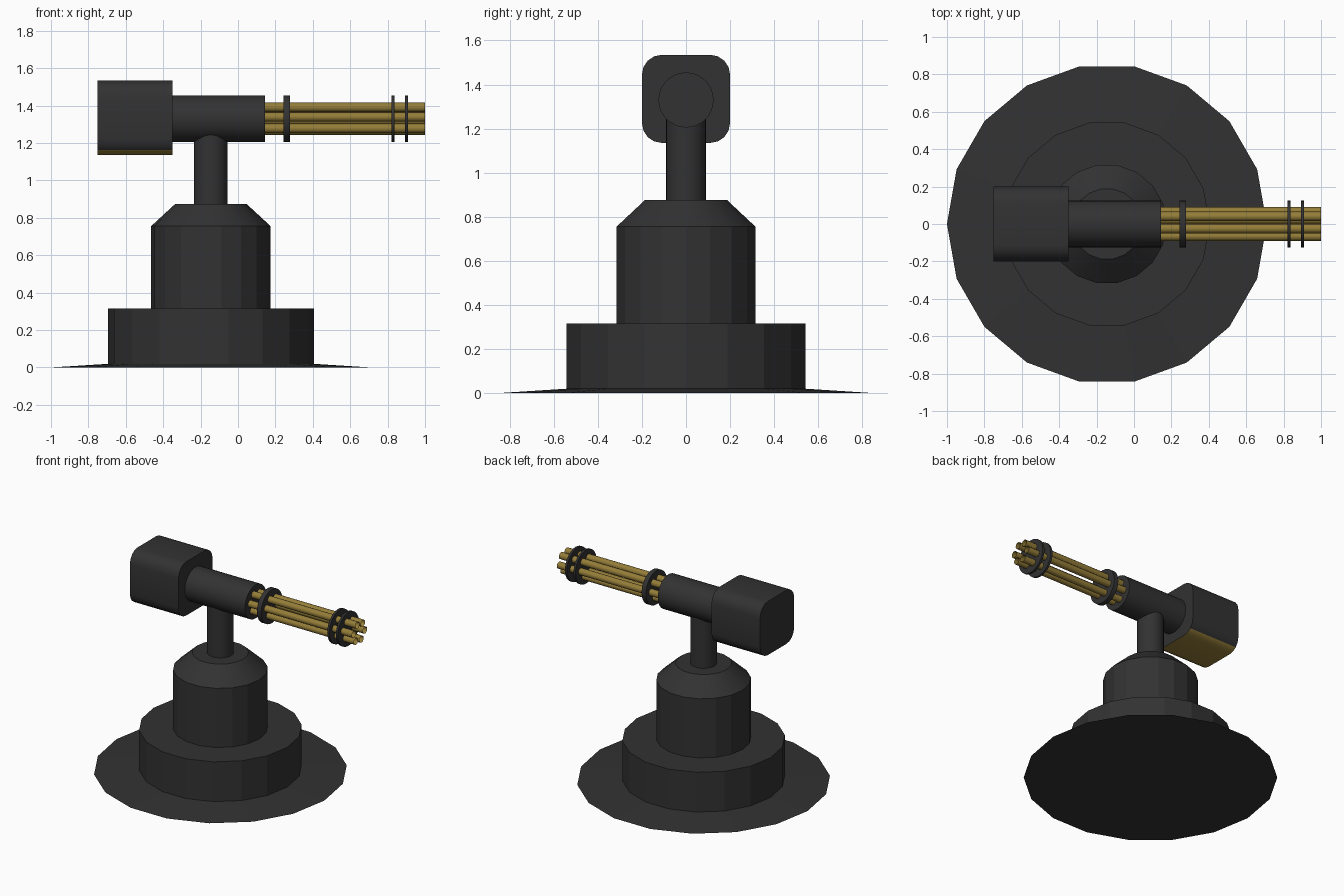
import bpy
import bmesh
from math import pi, sin, cos, radians
from mathutils import Matrix

if "Cube" in bpy.data.objects:
    bpy.data.objects.remove(bpy.data.objects["Cube"], do_unlink=True)


def make_material(name, rgb):
    mat = bpy.data.materials.new(name)
    mat.use_nodes = True
    mat.diffuse_color = (*rgb, 1)
    mat.node_tree.nodes["Principled BSDF"].inputs["Base Color"].default_value = (*rgb, 1)
    return mat


GREY = make_material("dark grey metal", (0.032, 0.032, 0.032))
BRASS = make_material("brass", (0.30, 0.205, 0.04))

BASE_X = -0.145     # turret axis
GUN_Z = 1.33        # gun axis


def finish(name, bm, mats, smooth_angle=None):
    bmesh.ops.recalc_face_normals(bm, faces=bm.faces)
    mesh = bpy.data.meshes.new(name)
    bm.to_mesh(mesh)
    bm.free()
    for mat in mats:
        mesh.materials.append(mat)
    obj = bpy.data.objects.new(name, mesh)
    bpy.context.collection.objects.link(obj)
    if smooth_angle:
        bpy.ops.object.select_all(action="DESELECT")
        obj.select_set(True)
        bpy.context.view_layer.objects.active = obj
        bpy.ops.object.shade_smooth_by_angle(angle=radians(smooth_angle))
    return obj


def lathe(name, profile, sides, matrix, mat=GREY, smooth_angle=None, caps=True):
    """Turn (radius, height) points about the local z axis."""
    bm = bmesh.new()
    rings = [[bm.verts.new((r * cos(2 * pi * i / sides), r * sin(2 * pi * i / sides), h))
              for i in range(sides)] for r, h in profile]
    for low, high in zip(rings, rings[1:]):
        for i in range(sides):
            j = (i + 1) % sides
            bm.faces.new((low[i], low[j], high[j], high[i]))
    if caps:
        bm.faces.new(rings[0][::-1])
        bm.faces.new(rings[-1])
    bm.transform(matrix)
    return finish(name, bm, [mat], smooth_angle)


def gun_tube(name, x0, x1, radius, sides, y=0, z=GUN_Z, **options):
    """Cylinder lying along x."""
    matrix = Matrix.Translation((0, y, z)) @ Matrix.Rotation(pi / 2, 4, "Y")
    return lathe(name, [(radius, x0), (radius, x1)], sides, matrix,
                 smooth_angle=40, **options)


# Stand: sloped foot, plinth and drum with a chamfered top
upright = Matrix.Translation((BASE_X, 0, 0))
lathe("foot_plate", [(0.855, 0), (0.54, 0.02)], 18, upright)
lathe("plinth", [(0.55, 0.015), (0.55, 0.315)], 18, upright)
lathe("turret_drum", [(0.32, 0.31), (0.32, 0.755), (0.19, 0.875)], 18, upright, smooth_angle=17)
lathe("neck", [(0.09, 0.87), (0.09, 1.3)], 32, upright, smooth_angle=40)

# Gun body
gun_tube("barrel_housing", -0.36, 0.145, 0.125, 32)

# Rear case: rounded along its length, brass underneath
bm = bmesh.new()
bmesh.ops.create_cube(bm, size=0.4, matrix=Matrix.Translation((-0.55, 0, GUN_Z + 0.005)))
long_edges = [e for e in bm.edges if abs(e.verts[0].co.x - e.verts[1].co.x) > 0.1]
bmesh.ops.bevel(bm, geom=long_edges, offset=0.09, segments=4, profile=0.5, affect="EDGES")
bmesh.ops.recalc_face_normals(bm, faces=bm.faces)
bm.normal_update()
for face in bm.faces:
    face.material_index = int(face.normal.z < -0.7)
finish("rear_case", bm, [GREY, BRASS], 40)

# Six open barrels around the gun axis
for k in range(6):
    a = radians(-8 + 60 * k)
    gun_tube(f"barrel_{k + 1}", 0.14, 1.0, 0.025, 12, y=0.066 * cos(a),
             z=GUN_Z + 0.066 * sin(a), mat=BRASS, caps=False)

# Clamps holding the barrels together
for name, x0, x1 in (("rear_clamp", 0.243, 0.278),
                     ("middle_clamp", 0.822, 0.838),
                     ("front_clamp", 0.893, 0.909)):
    gun_tube(name, x0, x1, 0.125, 32)
